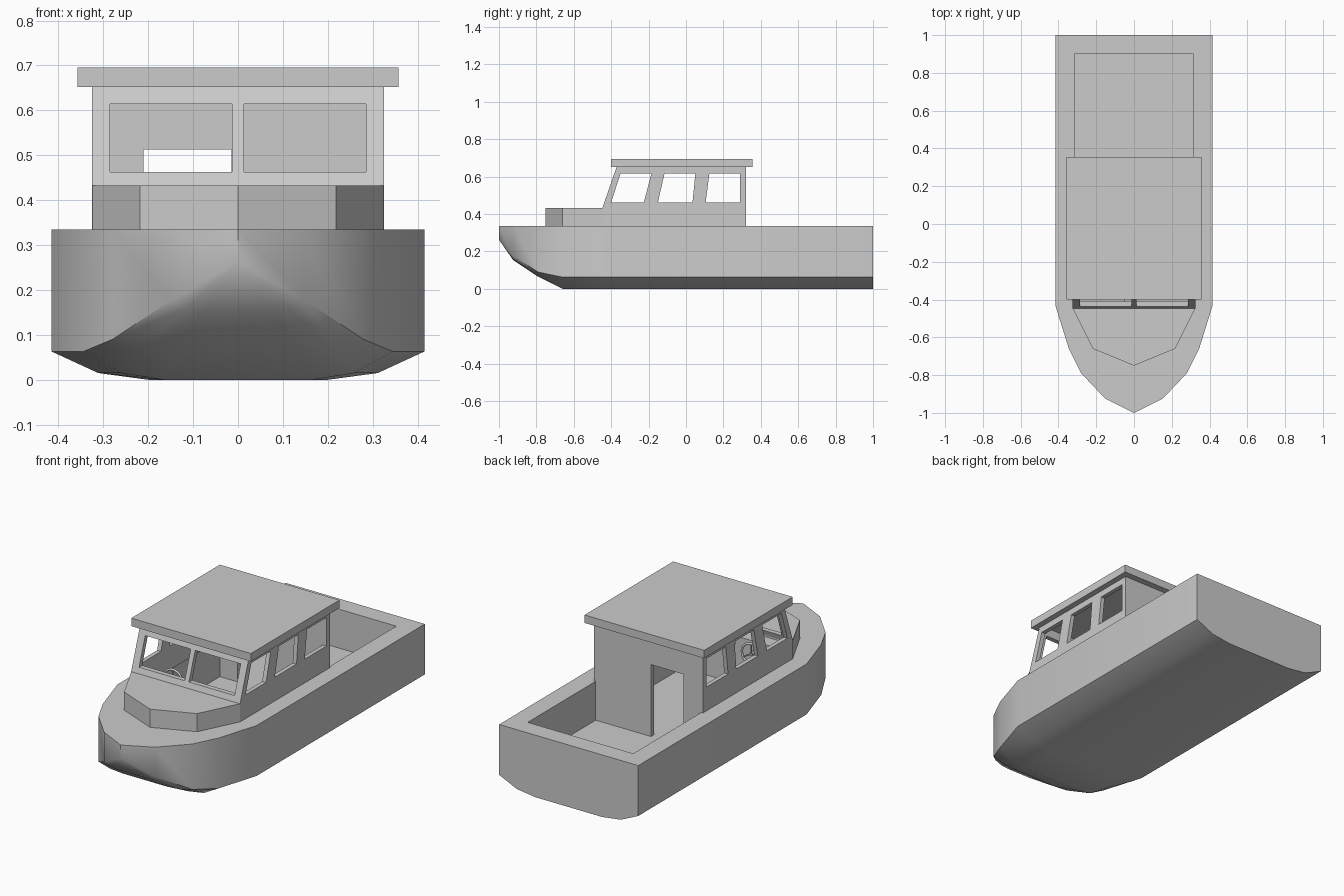
import bpy, bmesh, math
from mathutils import Vector

if "Cube" in bpy.data.objects:
    bpy.data.objects.remove(bpy.data.objects["Cube"])


def finish(bm, name):
    bmesh.ops.remove_doubles(bm, verts=bm.verts, dist=1e-5)
    bmesh.ops.recalc_face_normals(bm, faces=bm.faces)
    mesh = bpy.data.meshes.new(name)
    bm.to_mesh(mesh)
    bm.free()
    obj = bpy.data.objects.new(name, mesh)
    bpy.context.collection.objects.link(obj)
    return obj


def prism(name, bottom, offset):
    """Solid made by pushing a flat polygon along an offset."""
    bm = bmesh.new()
    face = bm.faces.new([bm.verts.new(p) for p in bottom])
    out = bmesh.ops.extrude_face_region(bm, geom=[face], use_keep_orig=True)
    verts = [g for g in out["geom"] if isinstance(g, bmesh.types.BMVert)]
    bmesh.ops.translate(bm, verts=verts, vec=offset)
    return finish(bm, name)


def box(name, x0, x1, y0, y1, z0, z1):
    return prism(name, [(x0, y0, z0), (x1, y0, z0), (x1, y1, z0), (x0, y1, z0)],
                 (0, 0, z1 - z0))


def side_prism(name, yz, half):
    return prism(name, [(-half, y, z) for y, z in yz], (2 * half, 0, 0))


def cut(obj, cutters):
    for c in cutters:
        mod = obj.modifiers.new("cut", 'BOOLEAN')
        mod.operation = 'DIFFERENCE'
        mod.solver = 'EXACT'
        mod.object = c
        bpy.context.view_layer.objects.active = obj
        bpy.ops.object.modifier_apply(modifier=mod.name)


def smooth(obj, angle=30):
    bpy.ops.object.select_all(action='DESELECT')
    obj.select_set(True)
    bpy.context.view_layer.objects.active = obj
    bpy.ops.object.shade_smooth_by_angle(angle=math.radians(angle))


DECK, FLOOR = 0.335, 0.125

# Hull lofted through stations: y, half width, chine height, bottom height
stations = [(-1, 0, .263, .263), (-.925, .152, .175, .155), (-.79, .28, .09, .065),
            (-.66, .345, .063, 0), (-.435, .415, .063, 0), (1, .415, .063, 0)]
bm = bmesh.new()
rings = []
for y, w, zc, zb in stations:
    half = [(w, DECK), (w, zc), (.75 * w, zb + .24 * (zc - zb)), (.48 * w, zb)]
    section = half + [(-x, z) for x, z in reversed(half)]
    rings.append([bm.verts.new((x, y, z)) for x, z in section])
for a, b in zip(rings, rings[1:]):
    for i in range(8):
        j = (i + 1) % 8
        bm.faces.new((a[i], a[j], b[j], b[i]))
bm.faces.new(rings[-1])
hull = finish(bm, "hull")

# Cockpit well
well = box("well_cutter", -.315, .315, -.42, .90, FLOOR, .6)
cut(hull, [well])
smooth(hull)

# Raised foredeck
foredeck = prism("foredeck_trunk",
                 [(-.325, -.43, DECK), (-.325, -.445, DECK), (-.218, -.66, DECK), (0, -.75, DECK),
                  (.218, -.66, DECK), (.325, -.445, DECK), (.325, -.43, DECK)],
                 (0, 0, .433 - DECK))

# Cabin shell with a sloped front
cabin = side_prism("cabin", [(.32, DECK), (.32, .655), (-.37, .655), (-.447, .433),
                             (-.447, DECK)], .325)
inside = side_prism("inside_cutter", [(.295, .25), (.295, .70), (-.33, .70), (-.42, .433),
                                      (-.42, .25)], .302)

# Window and door openings
lo, hi = .463, .617
openings = [
    side_prism("side_window_cutter", [(a, lo), (b, lo), (c, hi), (d, hi)], .5)
    for a, b, c, d in [(-.40, -.225, -.185, -.35), (-.15, .035, .05, -.115),
                       (.105, .29, .29, .125)]]
openings += [box("front_window_cutter", min(s * .013, s * .285), max(s * .013, s * .285),
                 -.6, -.25, lo, .614) for s in (-1, 1)]
door = box("door_cutter", -.21, -.015, .2, .4, .05, .513)
cut(cabin, [inside] + openings + [door])

# Bulkhead below deck level, sharing the doorway
bulkhead = box("bulkhead", -.315, .315, .295, .32, FLOOR, DECK)
cut(bulkhead, [door])

# Roof slab
roof = box("roof", -.357, .357, -.40, .355, .652, .695)

# Helm console and steering wheel
box("helm_console", -.295, -.05, -.42, -.345, FLOOR, .425)
centre = Vector((-.175, -.305, .375))
bpy.ops.mesh.primitive_torus_add(location=centre, rotation=(math.pi / 2, 0, 0),
                                 major_radius=.055, minor_radius=.006,
                                 major_segments=24, minor_segments=8)
wheel = bpy.context.object
wheel.name = "steering_wheel"
smooth(wheel, 60)
for k in range(3):
    a = math.radians(90 + 120 * k)
    mid = centre + Vector((math.cos(a), 0, math.sin(a))) * .0275
    bpy.ops.mesh.primitive_cylinder_add(vertices=8, radius=.004, depth=.055, location=mid,
                                        rotation=(0, math.pi / 2 - a, 0))
    bpy.context.object.name = "wheel_spoke"
bpy.ops.mesh.primitive_cylinder_add(vertices=12, radius=.009, depth=.045,
                                    location=centre + Vector((0, -.02, 0)),
                                    rotation=(math.pi / 2, 0, 0))
bpy.context.object.name = "steering_column"

# Cutters are no longer needed
for c in [well, inside, door] + openings:
    bpy.data.objects.remove(c)
